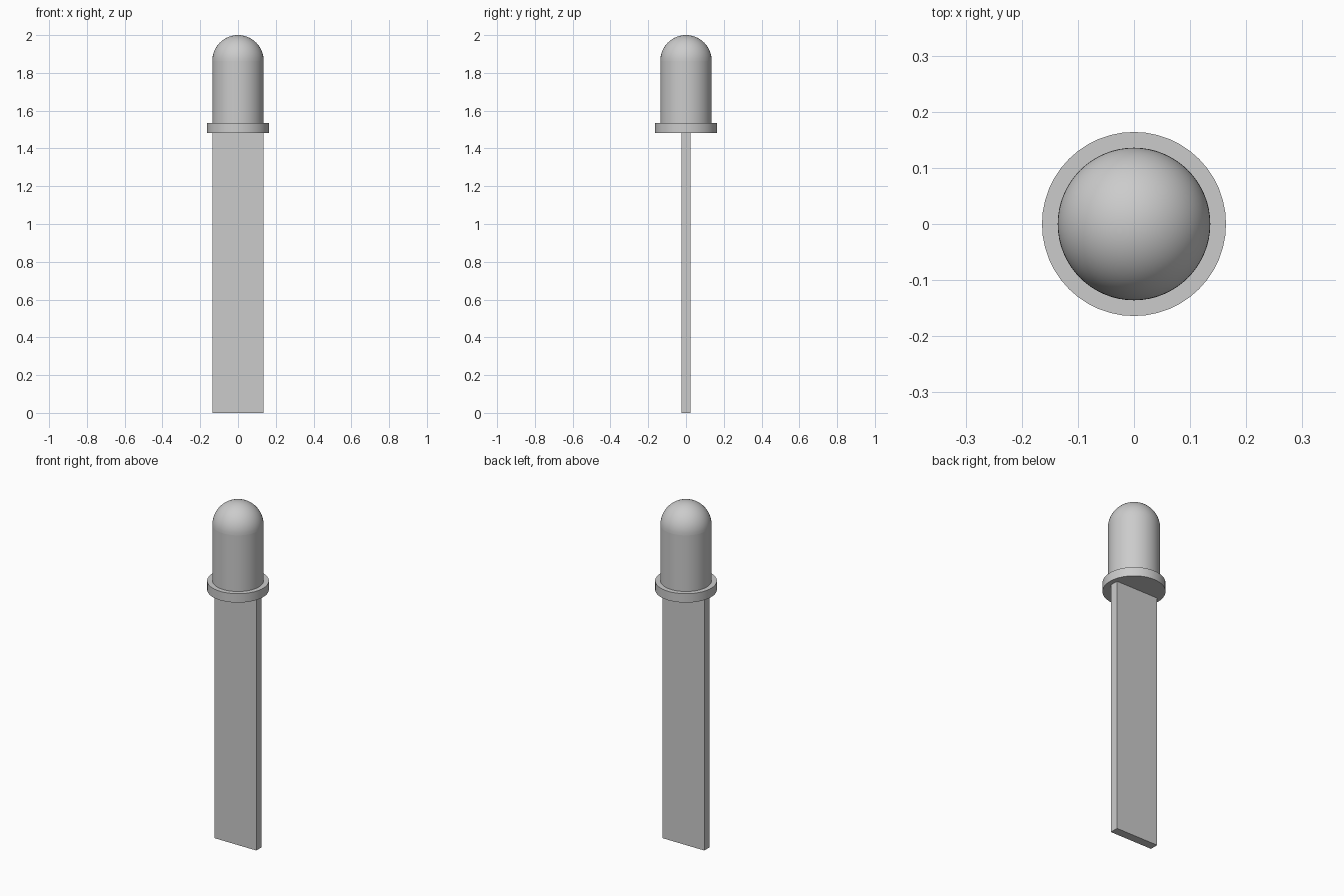
import bpy
import bmesh
import math

cube = bpy.data.objects.get("Cube")
if cube:
    bpy.data.objects.remove(cube)

GREY = (0.6, 0.6, 0.6, 1)
grey = bpy.data.materials.new("plain grey")
grey.use_nodes = True
grey.diffuse_color = GREY
grey.node_tree.nodes["Principled BSDF"].inputs["Base Color"].default_value = GREY

BODY_R, FLANGE_R = 0.136, 0.164
FLANGE_LOW, FLANGE_TOP, DOME_BASE, TOP = 1.483, 1.535, 1.864, 2.0


def finish(name):
    obj = bpy.context.object
    obj.name = name
    obj.data.materials.append(grey)
    bpy.ops.object.shade_smooth_by_angle(angle=math.radians(30))
    return obj


def cylinder(name, radius, low, high, sides):
    bpy.ops.mesh.primitive_cylinder_add(
        vertices=sides, radius=radius, depth=high - low,
        location=(0, 0, (low + high) / 2))
    return finish(name)


# Flat blade
bpy.ops.mesh.primitive_cube_add(size=1, location=(0, 0, FLANGE_LOW / 2))
bpy.context.object.scale = (2 * BODY_R, 0.05, FLANGE_LOW)
bpy.ops.object.transform_apply(location=False, rotation=False, scale=True)
finish("blade")

# Round collar and cylindrical body
cylinder("collar", FLANGE_R, FLANGE_LOW, FLANGE_TOP, 48)
cylinder("body", BODY_R, FLANGE_TOP, DOME_BASE, 64)

# Hemispherical cap
bpy.ops.mesh.primitive_uv_sphere_add(
    segments=64, ring_count=32, radius=BODY_R, location=(0, 0, DOME_BASE))
dome = bpy.context.object
bm = bmesh.new()
bm.from_mesh(dome.data)
bmesh.ops.delete(bm, geom=[v for v in bm.verts if v.co.z < -0.001], context="VERTS")
bm.to_mesh(dome.data)
bm.free()
finish("dome")
